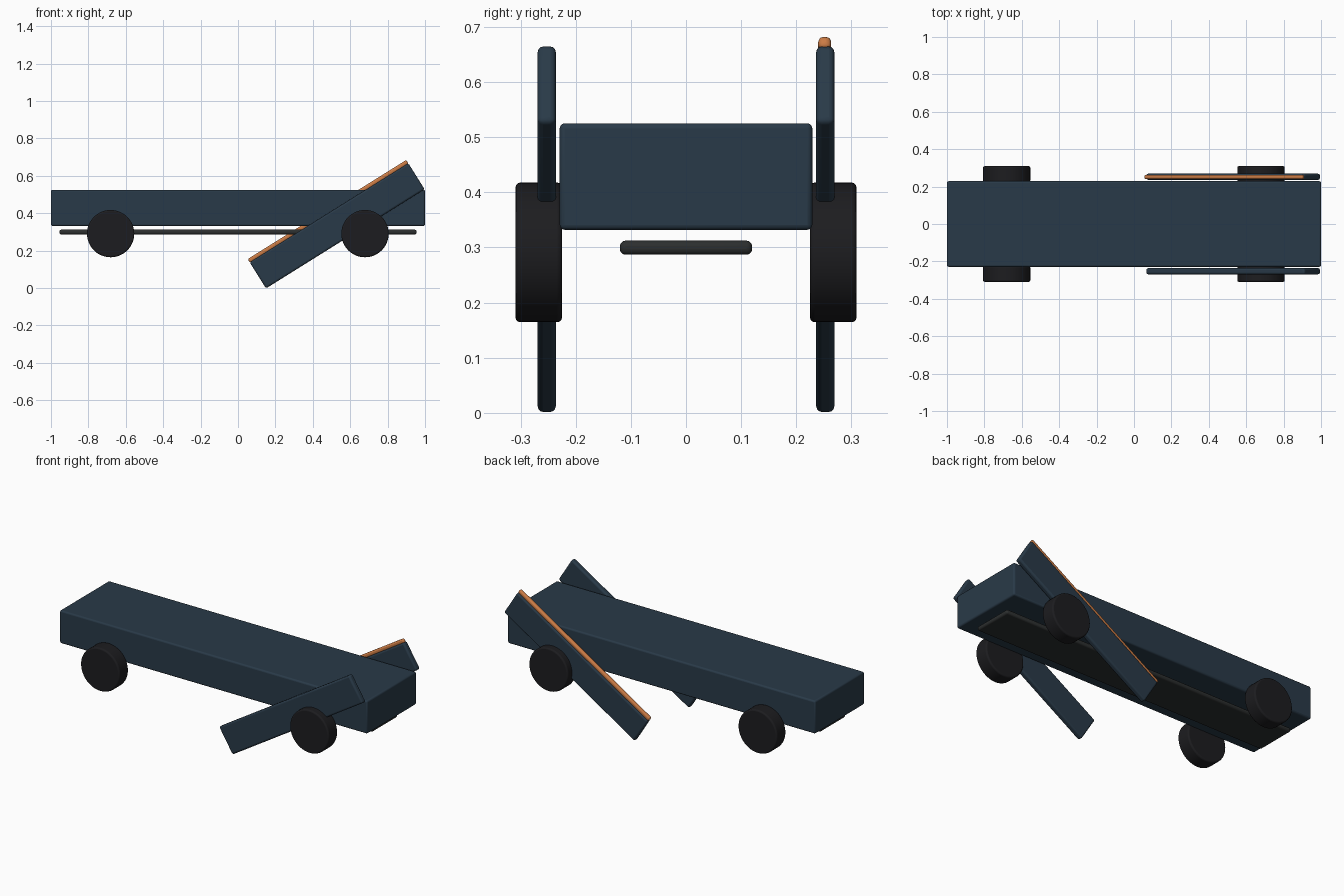
import bpy, math

if "Cube" in bpy.data.objects:
    bpy.data.objects.remove(bpy.data.objects["Cube"])

ANGLE = math.radians(32)
PIVOT = (0.53, 0.333)   # x, z centre of the slanted planks


def material(name, rgb):
    m = bpy.data.materials.new(name)
    m.diffuse_color = (*rgb, 1)
    m.use_nodes = True
    m.node_tree.nodes["Principled BSDF"].inputs["Base Color"].default_value = m.diffuse_color
    return m


NAVY = material("navy", (0.022, 0.042, 0.065))
RUBBER = material("rubber", (0.012, 0.012, 0.014))
CHARCOAL = material("charcoal", (0.025, 0.028, 0.028))
ORANGE = material("orange", (0.60, 0.20, 0.06))


def finish(ob, name, mat, bevel):
    ob.name = name
    ob.data.materials.append(mat)
    bpy.ops.object.transform_apply(location=False, rotation=False, scale=True)
    b = ob.modifiers.new("rounded_edges", 'BEVEL')
    b.width = bevel
    b.segments = 3
    b.limit_method = 'ANGLE'
    b.angle_limit = math.radians(40)
    bpy.ops.object.shade_smooth_by_angle(angle=math.radians(35))
    return ob


def box(name, loc, size, mat, bevel=0.009, tilt=0):
    bpy.ops.mesh.primitive_cube_add(size=1, location=loc, rotation=(0, -tilt, 0))
    ob = bpy.context.object
    ob.scale = size
    return finish(ob, name, mat, bevel)


def wheel(name, x, y):
    bpy.ops.mesh.primitive_cylinder_add(vertices=48, radius=0.1265, depth=0.084,
                                        location=(x, y, 0.291),
                                        rotation=(math.pi / 2, 0, 0))
    return finish(bpy.context.object, name, RUBBER, 0.008)


# Long body and the thin plate hanging below it
box("body", (0, 0, 0.4285), (2, 0.458, 0.193), NAVY)
box("under_plate", (0, 0, 0.2995), (1.91, 0.24, 0.0255), CHARCOAL, 0.01)

# Four wheels and two slanted side planks
for side, y in (("front", -1), ("back", 1)):
    for end, x in (("left", -0.681), ("right", 0.679)):
        wheel(f"{side}_{end}_wheel", x, y * 0.267)
    box(f"{side}_plank", (PIVOT[0], y * 0.2525, PIVOT[1]),
        (1.0, 0.033, 0.165), NAVY, 0.01, ANGLE)

# Orange rail along the upper edge of the back plank
off = 0.0905
box("orange_rail",
    (PIVOT[0] - off * math.sin(ANGLE), 0.2515, PIVOT[1] + off * math.cos(ANGLE)),
    (1.0, 0.0235, 0.024), ORANGE, 0.009, ANGLE)
